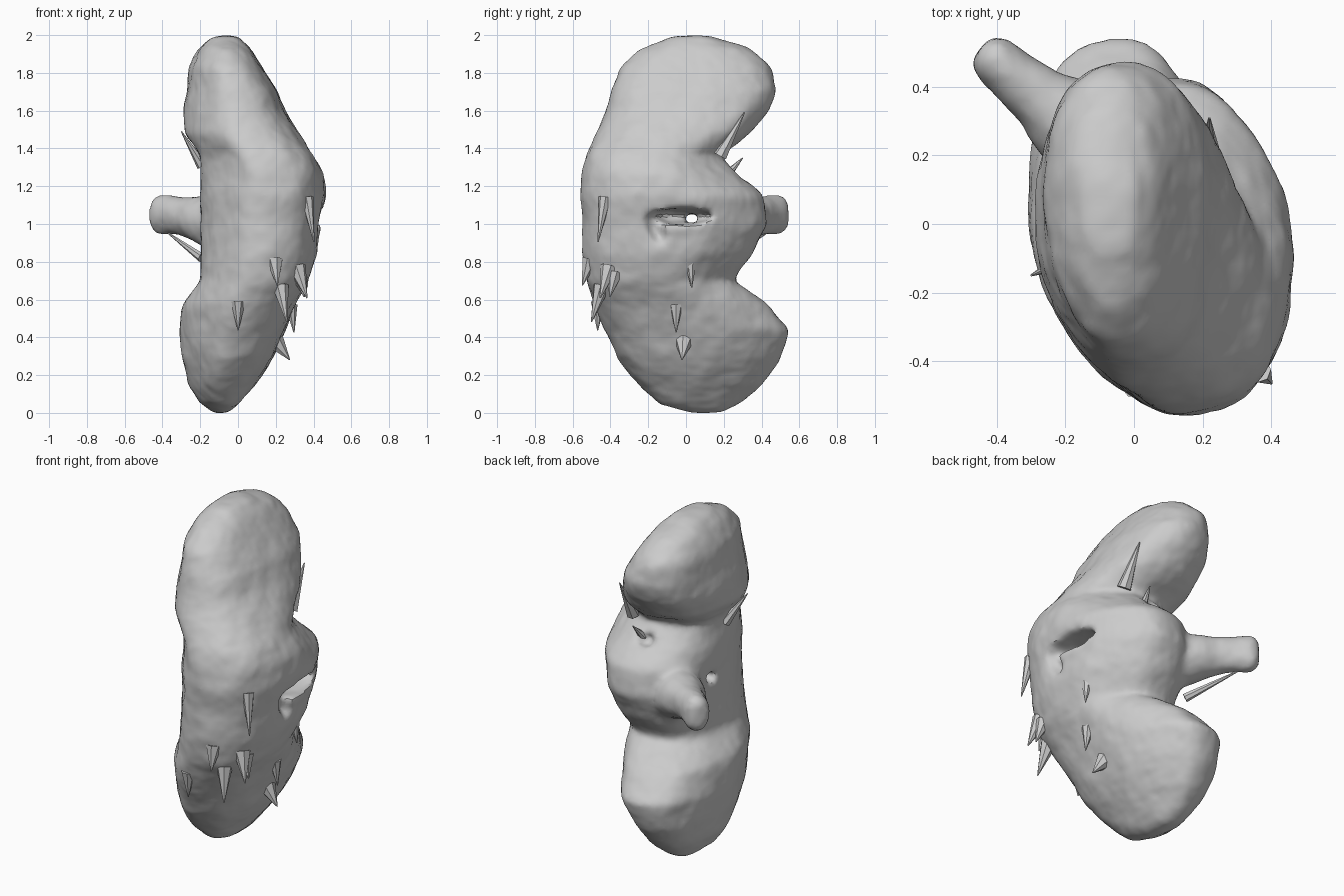
import bpy, bmesh, math
from mathutils import Vector, Matrix

if "Cube" in bpy.data.objects:
    bpy.data.objects.remove(bpy.data.objects["Cube"])

# height, left x, right x, front y, back y of each cross-section
RINGS = [
    (0.00, -.12, -.04, .00, .20), (0.05, -.20, .01, -.14, .29),
    (0.15, -.26, .09, -.26, .41), (0.30, -.30, .19, -.37, .51),
    (0.44, -.31, .25, -.43, .55), (0.58, -.29, .31, -.49, .43),
    (0.70, -.20, .37, -.53, .25), (0.85, -.20, .42, -.55, .36),
    (1.00, -.20, .44, -.55, .43), (1.15, -.20, .47, -.56, .41),
    (1.27, -.20, .45, -.55, .27), (1.36, -.20, .40, -.53, .18),
    (1.48, -.28, .32, -.48, .34), (1.60, -.29, .25, -.42, .44),
    (1.70, -.27, .21, -.40, .48), (1.83, -.26, .13, -.35, .45),
    (1.93, -.21, .06, -.24, .34), (1.995, -.14, .00, -.07, .14),
]
SEG = 48


def spow(v, p):
    return math.copysign(abs(v) ** p, v)


def surface(z, ang):
    """Point on the body at a height and a direction around it."""
    for lo, hi in zip(RINGS, RINGS[1:]):
        if z <= hi[0] + 1e-6:
            break
    f = (z - lo[0]) / (hi[0] - lo[0])
    x0, x1, y0, y1 = [a + (b - a) * f for a, b in zip(lo[1:], hi[1:])]
    # fuller on one diagonal, slimmer on the other; fuller upper lobe, slim waist
    slim = .38
    if 0 < ang < math.pi / 2:
        slim -= .75 * min(1, max(0, (z - 1.36) / .15))
    elif math.pi < ang < 1.5 * math.pi:
        slim += .3 * math.exp(-((z - 1.33) / .11) ** 2)
    e = 2 / (2.1 - slim * math.sin(2 * ang))
    return Vector(((x0 + x1) / 2 + (x1 - x0) / 2 * spow(math.cos(ang), e),
                   (y0 + y1) / 2 + (y1 - y0) / 2 * spow(math.sin(ang), e), z))


def loft(bm, loops):
    rows = [[bm.verts.new(p) for p in loop] for loop in loops]
    n = len(rows[0])
    for a, b in zip(rows, rows[1:]):
        for i in range(n):
            j = (i + 1) % n
            bm.faces.new((a[i], a[j], b[j], b[i]))
    bm.faces.new(rows[0][::-1])
    bm.faces.new(rows[-1])


def make(name, bm):
    bmesh.ops.recalc_face_normals(bm, faces=bm.faces)
    me = bpy.data.meshes.new(name)
    bm.to_mesh(me)
    bm.free()
    ob = bpy.data.objects.new(name, me)
    bpy.context.collection.objects.link(ob)
    return ob


# lobed body
bm = bmesh.new()
loft(bm, [[surface(r[0], math.tau * i / SEG) for i in range(SEG)] for r in RINGS])

# side stalk, an oval tube flaring into the body
side, up = Vector((.62, .78, 0)), Vector((0, 0, 1))
stalk = [((-.05, .20, .98), .15, .17), ((-.20, .31, 1.02), .13, .13),
         ((-.29, .38, 1.04), .09, .10), ((-.37, .45, 1.05), .08, .11),
         ((-.42, .495, 1.05), .075, .11), ((-.445, .515, 1.05), .05, .07)]
loft(bm, [[Vector(c) + side * w * math.cos(math.tau * i / 16) + up * h * math.sin(math.tau * i / 16)
           for i in range(16)] for c, w, h in stalk])
body = make("body", bm)


def modifier(kind, **kw):
    m = body.modifiers.new(kind.title(), kind)
    for k, v in kw.items():
        setattr(m, k, v)


def cutter(name, loc, rot, scale, tube=False):
    b = bmesh.new()
    if tube:
        bmesh.ops.create_cone(b, cap_ends=True, segments=16, radius1=1, radius2=1, depth=2)
    else:
        bmesh.ops.create_uvsphere(b, u_segments=24, v_segments=14, radius=1)
    ob = make(name, b)
    ob.location, ob.rotation_euler, ob.scale = loc, rot, scale
    ob.hide_render = True
    ob.hide_set(True)
    modifier('BOOLEAN', operation='DIFFERENCE', object=ob, solver='EXACT')
    return ob


modifier('REMESH', mode='VOXEL', voxel_size=.02)
# curved slit on the right side, through-hole and small pit in the notch
cutters = [
    cutter("slit_cutter", (.47, -.02, 1.04), (0, 0, 0), (.24, .18, .045)),
    cutter("slit_end_cutter", (.46, -.16, .97), (.5, 0, 0), (.09, .05, .10)),
    cutter("hole_cutter", (.1, .03, 1.03), (0, math.pi / 2, 0), (.03, .04, .6), True),
    cutter("pit_cutter", (.08, .26, 1.27), (0, 0, 0), (.05, .05, .04)),
]
modifier('REMESH', mode='VOXEL', voxel_size=.018)
modifier('SMOOTH', factor=.5, iterations=7)

# gentle lumps
tex = bpy.data.textures.new("lumps", 'CLOUDS')
tex.noise_scale = .15
modifier('DISPLACE', texture=tex, strength=.02, mid_level=.5)

# bake the body and drop the helpers
me = bpy.data.meshes.new_from_object(body.evaluated_get(bpy.context.evaluated_depsgraph_get()))
body.modifiers.clear()
body.data = me
for c in cutters:
    bpy.data.objects.remove(c)


def spike(name, base, tip, r):
    base, tip = Vector(base), Vector(tip)
    d = tip - base
    b = bmesh.new()
    mat = Matrix.Translation((base + tip) / 2) @ d.to_track_quat('Z', 'Y').to_matrix().to_4x4()
    bmesh.ops.create_cone(b, cap_ends=True, segments=7, radius1=r, radius2=.003,
                          depth=d.length, matrix=mat)
    make(name, b)


# drooping thorns: height, direction, length, radius, outward lean
for n, (z, deg, ln, r, lean) in enumerate([
        (.67, -58, .21, .045, .3), (.81, -74, .15, .045, .3), (.59, -93, .17, .04, 0),
        (.77, -42, .18, .05, .4), (.38, -8, .11, .05, .7), (.57, -3, .16, .035, .1),
        (1.14, -46, .26, .035, .2), (.79, 22, .14, .03, .1), (.74, -36, .14, .045, .3)]):
    a = math.radians(deg)
    out = Vector((math.cos(a), math.sin(a), 0))
    p = surface(z, a) - out * .025
    spike(f"thorn_{n + 1}", p, p + (out * lean - up * .9) * ln, r)

# stray thorns by the stalk and in the notches
for n, (b, t, r) in enumerate([
        ((-.19, .20, .82), (-.38, .44, .96), .025),
        ((.22, .18, 1.36), (.22, .31, 1.59), .04),
        ((-.19, -.1, 1.31), (-.30, -.15, 1.49), .03),
        ((.12, .20, 1.24), (.14, .30, 1.35), .03)]):
    spike(f"stray_thorn_{n + 1}", b, t, r)

# smooth shading
bpy.ops.object.select_all(action='DESELECT')
body.select_set(True)
bpy.context.view_layer.objects.active = body
bpy.ops.object.shade_smooth_by_angle(angle=math.radians(35))
